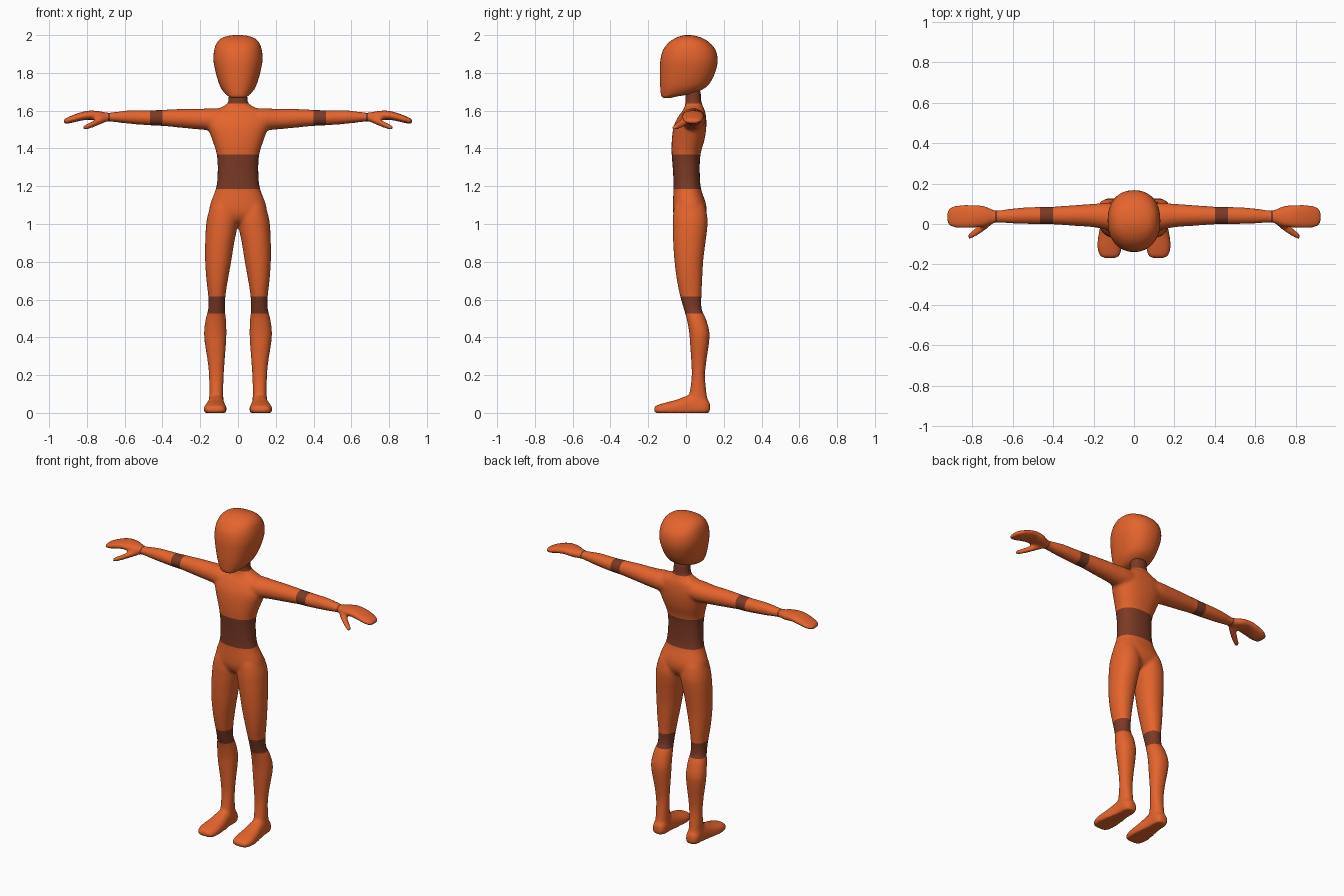
import bpy, bmesh, math
from mathutils import Vector


def material(name, rgb):
    m = bpy.data.materials.new(name)
    m.diffuse_color = (*rgb, 1)
    return m


ORANGE = material("orange", (0.78, 0.127, 0.026))
BROWN = material("dark_brown", (0.20, 0.042, 0.019))


def smooth_keys(keys, steps=4):
    """Catmull-Rom interpolation between cross-section keys."""
    out = []
    for i in range(len(keys) - 1):
        a, b, c, d = (keys[max(i - 1, 0)], keys[i], keys[i + 1],
                      keys[min(i + 2, len(keys) - 1)])
        for s in range(steps):
            t = s / steps
            out.append([0.5 * (2 * q + (r - p) * t + (2 * p - 5 * q + 4 * r - w) * t * t
                               + (3 * q - p - 3 * r + w) * t ** 3)
                        for p, q, r, w in zip(a, b, c, d)])
    return out + [list(keys[-1])]


def loft(bm, axis, keys, side=1, n=2.0, count=32):
    """Closed tube; key = (position on axis, centre u, centre v, radius u, radius v)."""
    rings = []
    for t, u, v, ru, rv in smooth_keys(keys):
        ring = []
        for k in range(count):
            a = 2 * math.pi * k / count
            c, s = math.cos(a), math.sin(a)
            pu = u + ru * math.copysign(abs(c) ** (2 / n), c)
            pv = v + rv * math.copysign(abs(s) ** (2 / n), s)
            p = {"x": (t, pu, pv), "y": (pu, t, pv), "z": (pu, pv, t)}[axis]
            ring.append(bm.verts.new((p[0] * side, p[1], max(p[2], 0))))
        rings.append(ring)
    faces = [bm.faces.new((r[k], r[(k + 1) % count], q[(k + 1) % count], q[k]))
             for r, q in zip(rings, rings[1:]) for k in range(count)]
    faces += [bm.faces.new(rings[0]), bm.faces.new(rings[-1])]
    bmesh.ops.recalc_face_normals(bm, faces=faces)


def span(z, x0, x1, y0, y1):
    """Upright cross-section from its extents."""
    return (z, (x0 + x1) / 2, (y0 + y1) / 2, (x1 - x0) / 2, (y1 - y0) / 2)


def make_object(name, bm):
    me = bpy.data.meshes.new(name)
    bm.to_mesh(me)
    bm.free()
    ob = bpy.data.objects.new(name, me)
    bpy.context.collection.objects.link(ob)
    bpy.context.view_layer.objects.active = ob
    ob.select_set(True)
    return ob


# Head: egg shape with a forward chin
bm = bmesh.new()
loft(bm, "z", [span(z, -w, w, y0, y1) for z, w, y0, y1 in (
    (1.667, .03, -.118, -.08), (1.675, .048, -.128, -.05), (1.69, .068, -.133, .035),
    (1.72, .09, -.136, .1), (1.76, .106, -.138, .135), (1.82, .122, -.138, .16),
    (1.87, .13, -.135, .167), (1.92, .126, -.122, .157), (1.96, .112, -.092, .125),
    (1.985, .085, -.055, .085), (1.997, .045, -.02, .045), (2.0, .012, 0, .02))],
    n=2.25, count=48)
head = make_object("head", bm)
head.data.materials.append(ORANGE)
head.data.shade_smooth()

# Body: torso and neck
bm = bmesh.new()
loft(bm, "z", [span(z, -w, w, y0, y1) for z, w, y0, y1 in (
    (1.0, .07, -.02, .06), (1.02, .115, -.05, .09), (1.06, .15, -.068, .108),
    (1.11, .146, -.07, .105),
    (1.19, .116, -.066, .079), (1.28, .108, -.069, .073), (1.37, .113, -.076, .077),
    (1.45, .138, -.075, .099), (1.52, .162, -.064, .108), (1.57, .158, -.04, .106),
    (1.6, .13, -.018, .1), (1.618, .088, -.008, .092), (1.635, .06, -.004, .085),
    (1.65, .051, -.004, .081), (1.71, .049, -.004, .078))], n=2.3)

for side in (1, -1):
    # Legs
    loft(bm, "z", [span(*k) for k in (
        (1.15, .04, .1, -.03, .06), (1.1, .016, .142, -.06, .098),
        (1.03, .0, .164, -.07, .114),
        (.97, .006, .171, -.07, .112), (.9, .02, .174, -.068, .103),
        (.8, .036, .174, -.061, .091), (.7, .054, .167, -.048, .086),
        (.62, .066, .158, -.032, .082), (.55, .069, .158, -.012, .083),
        (.5, .064, .171, .003, .105), (.43, .061, .18, .016, .124),
        (.37, .063, .176, .021, .122), (.28, .07, .162, .027, .109),
        (.2, .075, .154, .03, .101), (.12, .078, .152, .021, .107),
        (.05, .076, .154, .005, .118))], side, n=2.15)
    # Feet with flat soles
    loft(bm, "y", [
        (-.168, .119, .016, .03, .014), (-.156, .12, .016, .05, .024),
        (-.11, .121, .018, .061, .036), (-.05, .119, .02, .056, .05),
        (0, .117, .025, .048, .064), (.05, .116, .03, .042, .07),
        (.1, .115, .03, .041, .05), (.127, .115, .025, .026, .03)], side, n=2.4)
    # Arms
    loft(bm, "x", [
        (.02, .036, 1.55, .06, .05), (.12, .037, 1.553, .067, .06),
        (.2, .042, 1.555, .058, .055), (.3, .042, 1.559, .051, .05),
        (.4, .042, 1.562, .044, .043), (.47, .042, 1.562, .043, .04),
        (.58, .040, 1.566, .039, .035), (.65, .038, 1.566, .032, .027),
        (.69, .037, 1.566, .029, .023)], side)
    # Hands
    loft(bm, "x", [
        (.675, .037, 1.566, .028, .021), (.70, .037, 1.567, .035, .024),
        (.74, .038, 1.572, .051, .026), (.79, .038, 1.576, .057, .024),
        (.84, .037, 1.567, .059, .022), (.885, .036, 1.553, .055, .019),
        (.91, .035, 1.546, .045, .015), (.923, .035, 1.543, .031, .01)], side, n=2.3)
    # Thumbs
    loft(bm, "x", [
        (.70, .02, 1.556, .02, .018), (.74, -.01, 1.541, .024, .019),
        (.78, -.038, 1.523, .022, .017), (.805, -.055, 1.513, .018, .014),
        (.822, -.064, 1.508, .012, .01)], side)

body = make_object("body", bm)

# Fuse the body parts into one skin
fuse = body.modifiers.new("fuse", "REMESH")
fuse.mode = "VOXEL"
fuse.voxel_size = 0.008
relax = body.modifiers.new("relax", "SMOOTH")
relax.factor = 0.5
relax.iterations = 10
for mod in ("fuse", "relax"):
    bpy.ops.object.modifier_apply(modifier=mod)
body.data.materials.clear()
body.data.materials.append(ORANGE)
body.data.materials.append(BROWN)

# Dark joint bands: axis, start, end (neck, waist, knees, elbows, wrists)
BANDS = [(2, 1.638, 1.8), (2, 1.185, 1.368), (2, .525, .616), (0, .401, .465), (0, .677, .687)]
bm = bmesh.new()
bm.from_mesh(body.data)
for axis, lo, hi in BANDS:
    for cut in (lo, hi):
        for sign in ((1, -1) if axis == 0 else (1,)):
            co, no = Vector(), Vector()
            co[axis], no[axis] = cut * sign, 1
            bmesh.ops.bisect_plane(bm, geom=bm.verts[:] + bm.edges[:] + bm.faces[:],
                                   dist=1e-5, plane_co=co, plane_no=no)
for f in bm.faces:
    c = f.calc_center_median()
    f.smooth = True
    f.material_index = int(any(
        lo < (abs(c.x) if axis == 0 else c.z) < hi for axis, lo, hi in BANDS))
bm.to_mesh(body.data)
bm.free()
bpy.ops.object.select_all(action="DESELECT")
